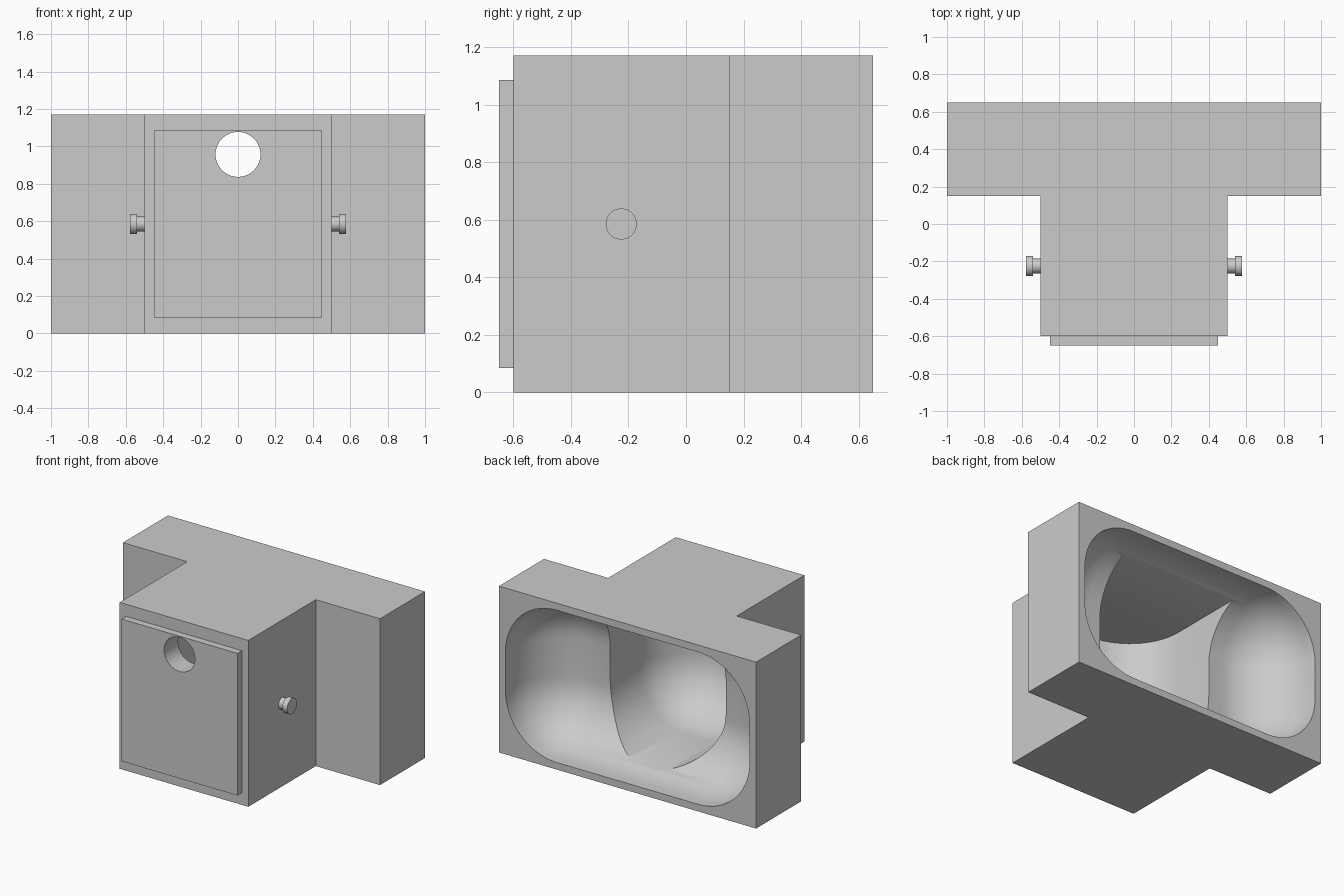
import bpy
import bmesh
import math
from mathutils import Matrix

cube = bpy.data.objects.get("Cube")
if cube:
    bpy.data.objects.remove(cube, do_unlink=True)

HEIGHT = 1.17
MID = HEIGHT / 2
RADIUS = 0.4

grey = bpy.data.materials.new("light_grey")
grey.use_nodes = True
colour = (0.6, 0.6, 0.6, 1)
grey.diffuse_color = colour
grey.node_tree.nodes["Principled BSDF"].inputs["Base Color"].default_value = colour


def make_object(name, bm):
    bmesh.ops.recalc_face_normals(bm, faces=bm.faces)
    mesh = bpy.data.meshes.new(name)
    bm.to_mesh(mesh)
    bm.free()
    mesh.materials.append(grey)
    obj = bpy.data.objects.new(name, mesh)
    bpy.context.collection.objects.link(obj)
    return obj


def box(x, y, z, rounded=None):
    """Box between (min, max) pairs; edges whose middle passes the test are rounded."""
    bm = bmesh.new()
    bmesh.ops.create_cube(bm, size=1)
    for v in bm.verts:
        v.co = [r[0] if c < 0 else r[1] for c, r in zip(v.co, (x, y, z))]
    if rounded:
        edges = [e for e in bm.edges if rounded((e.verts[0].co + e.verts[1].co) / 2)]
        bmesh.ops.bevel(bm, geom=edges, offset=RADIUS, offset_type='OFFSET',
                        segments=16, profile=0.5, affect='EDGES', clamp_overlap=False)
    return bm


def add_cylinder(bm, radius, length, centre, axis):
    turn = Matrix.Rotation(math.pi / 2, 4, axis)
    bmesh.ops.create_cone(bm, cap_ends=True, segments=48, radius1=radius, radius2=radius,
                          depth=length, matrix=Matrix.Translation(centre) @ turn)


def select_only(obj):
    bpy.ops.object.select_all(action='DESELECT')
    obj.select_set(True)
    bpy.context.view_layer.objects.active = obj


def cut(target, cutter):
    select_only(target)
    mod = target.modifiers.new("cut", 'BOOLEAN')
    mod.operation = 'DIFFERENCE'
    mod.solver = 'EXACT'
    mod.object = cutter
    bpy.ops.object.modifier_apply(modifier=mod.name)


def smooth(obj):
    select_only(obj)
    bpy.ops.object.shade_smooth_by_angle(angle=math.radians(30))


# T-shaped housing, extruded from its plan
bm = bmesh.new()
half_plan = [(0.5, -0.6), (0.5, 0.15), (1, 0.15), (1, 0.65)]
plan = half_plan + [(-x, y) for x, y in reversed(half_plan)]
base = bm.faces.new([bm.verts.new((x, y, 0)) for x, y in plan])
top = bmesh.ops.extrude_face_region(bm, geom=[base])["geom"]
bmesh.ops.translate(bm, vec=(0, 0, HEIGHT),
                    verts=[v for v in top if isinstance(v, bmesh.types.BMVert)])
housing = make_object("housing", bm)

# Raised front plate
front_plate = make_object("front_plate", box((-0.45, 0.45), (-0.65, -0.6), (0.085, 1.085)))

# Wide recess, open at the back and rounded on every other edge
wide_cutter = make_object("wide_recess_cutter", box(
    (-0.95, 0.95), (0.2, 0.8), (0.05, HEIGHT - 0.05), lambda m: m.y < 0.79))

# Deep recess with a flat ceiling, rounded floor and rounded front corners
def deep_edges(m):
    at_floor = m.z < 0.1 and m.y < 0.49
    at_front_corner = m.y < -0.49 and abs(m.x) > 0.4 and m.z < 1
    return at_floor or at_front_corner


deep_cutter = make_object("deep_recess_cutter", box(
    (-0.45, 0.45), (-0.5, 0.5), (MID - 0.5, MID + 0.5), deep_edges))

# Round hole through the plate and front wall
bm = bmesh.new()
add_cylinder(bm, 0.12, 0.7, (0, -0.5, 0.957), 'X')
hole_cutter = make_object("hole_cutter", bm)

for cutter in (wide_cutter, deep_cutter, hole_cutter):
    cut(housing, cutter)
cut(front_plate, hole_cutter)
for cutter in (wide_cutter, deep_cutter, hole_cutter):
    bpy.data.objects.remove(cutter, do_unlink=True)
smooth(housing)
smooth(front_plate)

# Side knobs: a thin stem and a wider head
for name, side in (("left_knob", 1), ("right_knob", -1)):
    bm = bmesh.new()
    add_cylinder(bm, 0.04, 0.05, (side * 0.515, -0.225, MID), 'Y')
    add_cylinder(bm, 0.054, 0.038, (side * 0.559, -0.225, MID), 'Y')
    smooth(make_object(name, bm))
